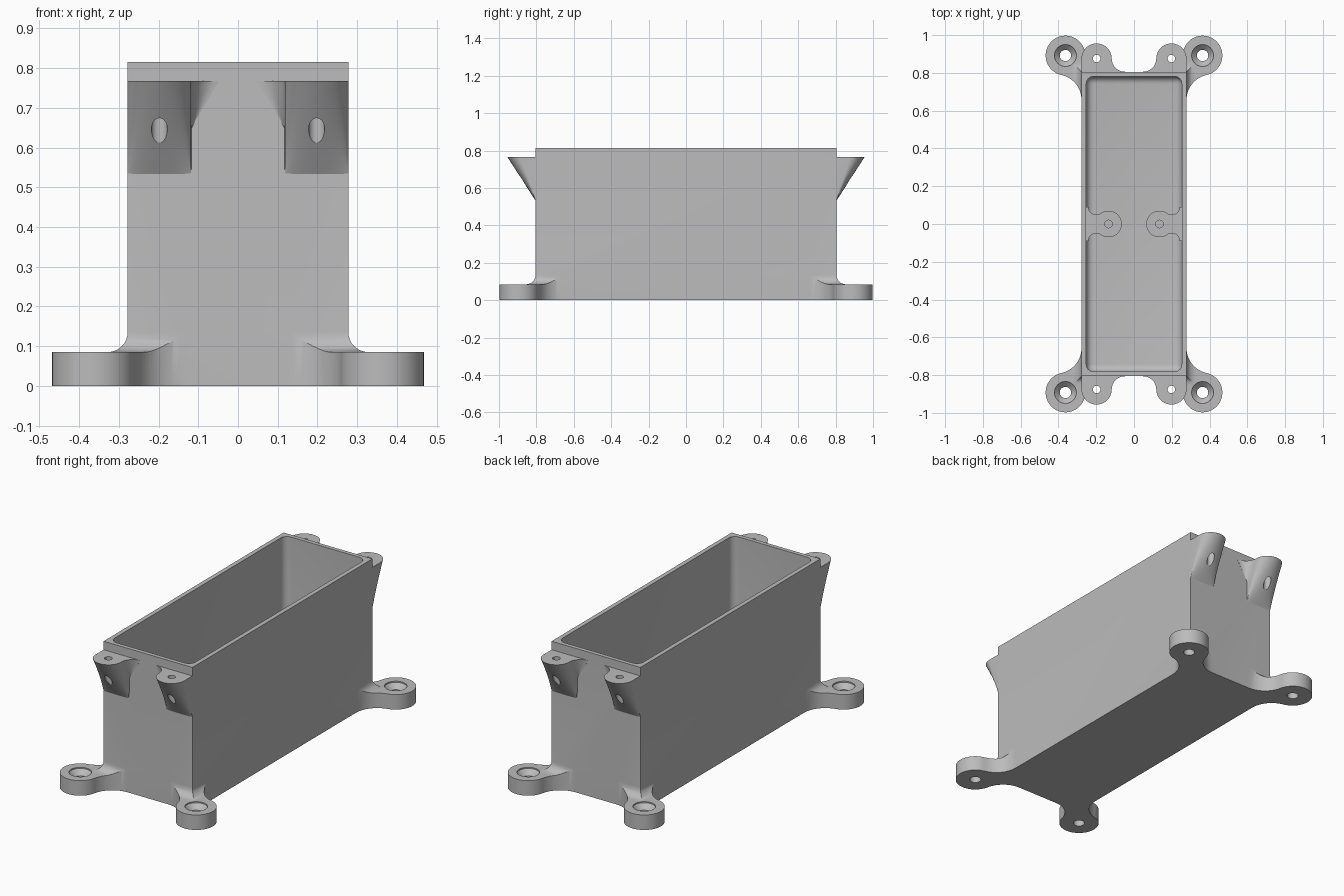
import bpy, bmesh
from math import sin, cos, pi, radians, atan2, degrees

old = bpy.data.objects.get("Cube")
if old:
    bpy.data.objects.remove(old, do_unlink=True)

grey = bpy.data.materials.new("plain grey")
grey.use_nodes = True
colour = (0.5, 0.5, 0.5, 1)
grey.diffuse_color = colour
grey.node_tree.nodes["Principled BSDF"].inputs["Base Color"].default_value = colour

HX, HY, H = 0.278, 0.805, 0.815      # outer half sizes and height
FOOT_H = 0.085


def arc(cx, cy, r, a, b, n=14):
    """Points on an arc from angle a to angle b, in degrees."""
    angles = [radians(a + (b - a) * i / n) for i in range(n + 1)]
    return [(cx + r * cos(t), cy + r * sin(t)) for t in angles]


def make(name, bm):
    bmesh.ops.recalc_face_normals(bm, faces=bm.faces[:])
    mesh = bpy.data.meshes.new(name)
    bm.to_mesh(mesh)
    bm.free()
    mesh.materials.append(grey)
    obj = bpy.data.objects.new(name, mesh)
    bpy.context.collection.objects.link(obj)
    return obj


def loft(name, rings):
    """Closed solid through rings of (x, y, z) points."""
    bm = bmesh.new()
    rows = [[bm.verts.new(p) for p in ring] for ring in rings]
    n = len(rows[0])
    for low, high in zip(rows, rows[1:]):
        for i in range(n):
            j = (i + 1) % n
            bm.faces.new((low[i], low[j], high[j], high[i]))
    bm.faces.new(rows[0][::-1])
    bm.faces.new(rows[-1])
    return make(name, bm)


def prism(name, outline, z0, z1):
    return loft(name, [[(x, y, z) for x, y in outline] for z in (z0, z1)])


def turned(name, x, y, profile):
    """Round solid at x, y from (radius, z) pairs."""
    return loft(name, [[(px, py, z) for px, py in arc(x, y, r, 0, 360 - 11.25, 31)]
                       for r, z in profile])


def rect(dx, z):
    return [(sx * (HX + dx), sy * (HY + dx), z)
            for sx, sy in ((-1, -1), (1, -1), (1, 1), (-1, 1))]


def apply(obj, mod):
    bpy.context.view_layer.objects.active = obj
    bpy.ops.object.modifier_apply(modifier=mod.name)


def boolean(obj, tool, operation):
    mod = obj.modifiers.new("cut", 'BOOLEAN')
    mod.operation, mod.solver, mod.object = operation, 'EXACT', tool
    apply(obj, mod)
    bpy.data.objects.remove(tool, do_unlink=True)


def mirror(obj, x=True, y=True):
    mod = obj.modifiers.new("mirror", 'MIRROR')
    mod.use_axis = (x, y, False)
    mod.use_mirror_merge = False
    apply(obj, mod)


# Corner foot: round pad blended into both walls by concave arcs
FX, FY, R, BLEND = 0.363, 0.892, 0.105, 0.135
reach = 0.235
side_c, end_c = (HX + BLEND, FY - reach), (FX - reach, HY + BLEND)
a1 = degrees(atan2(FY - side_c[1], FX - side_c[0]))
a2 = degrees(atan2(FY - end_c[1], FX - end_c[0]))
outline = (arc(*side_c, BLEND, 180, a1)
           + arc(FX, FY, R, a1 - 180, a2 + 180, 40)[1:-1]
           + arc(*end_c, BLEND, a2, -90)
           + [(end_c[0], side_c[1])])
feet = prism("feet", outline, 0, 0.15)

# Fillet between foot tops and walls
FR = 0.05
skirt = [rect(0.3, -0.01), rect(0.3, FOOT_H)]
for i in range(9):
    t = pi / 2 * i / 8
    skirt.append(rect(FR * (1 - sin(t)), FOOT_H + FR * (1 - cos(t))))
skirt.append(rect(-0.02, FOOT_H + FR))
boolean(feet, loft("skirt", skirt), 'INTERSECT')

# Countersunk screw hole in each foot
boolean(feet, turned("screw", FX, FY, [(0.03, -0.1), (0.03, 0.05), (0.058, 0.078),
                                       (0.058, 0.2)]), 'DIFFERENCE')
mirror(feet)

# Open box with rounded cavity
box = loft("box_body", [rect(0, 0), rect(0, H)])
boolean(box, feet, 'UNION')
bm = bmesh.new()
bmesh.ops.create_cube(bm, size=1)
for v in bm.verts:
    v.co = (v.co.x * 0.506, v.co.y * 1.564, 0.04 if v.co.z < 0 else 1)
edges = [e for e in bm.edges if min(v.co.z for v in e.verts) < 0.5]
bmesh.ops.bevel(bm, geom=edges, offset=0.04, segments=6, profile=0.5, affect='EDGES')
boolean(box, make("cavity", bm), 'DIFFERENCE')

# Lid lugs, tapering down to the end walls
LX, LY, LR = 0.198, 0.876, 0.08
edge = LX - LR
top = ([(HX, HY - 0.015)] + arc(LX, LY, LR, 0, 180, 24)
       + arc(edge - 0.07, LY, 0.07, 0, -90, 10)[1:] + [(edge - 0.07, HY - 0.015)])
rings = []
for i in range(13):
    t = i / 12
    flare = max(0.02, 2 * t - 1)
    rings.append([(x if x > edge else edge - (edge - x) * flare,
                   y if y < HY - 0.01 else HY - 0.002 + (y - HY + 0.002) * t,
                   0.53 + 0.237 * t) for x, y in top])
lugs = loft("lid_lugs", rings)
boolean(lugs, turned("pin", LX, LY, [(0.02, 0.4), (0.02, 0.9)]), 'DIFFERENCE')
mirror(lugs)

# Low screw bosses joined to the long walls inside
turn = degrees(atan2(0.09, 0.065))
outline = (arc(0.135, 0, 0.07, turn, 360 - turn, 32)
           + arc(0.2, -0.09, 0.041, 180 - turn, 0)[1:]
           + [(0.265, -0.09), (0.265, 0.09)]
           + arc(0.2, 0.09, 0.041, 0, turn - 180)[:-1])
bosses = prism("inner_bosses", outline, 0.02, 0.12)
boolean(bosses, turned("pilot", 0.135, 0, [(0.02, 0.05), (0.02, 0.3)]), 'DIFFERENCE')
mirror(bosses, y=False)

# Smooth curved faces, keep sharp edges
for obj in (box, lugs, bosses):
    bpy.ops.object.select_all(action='DESELECT')
    obj.select_set(True)
    bpy.context.view_layer.objects.active = obj
    bpy.ops.object.shade_smooth_by_angle(angle=radians(30))
